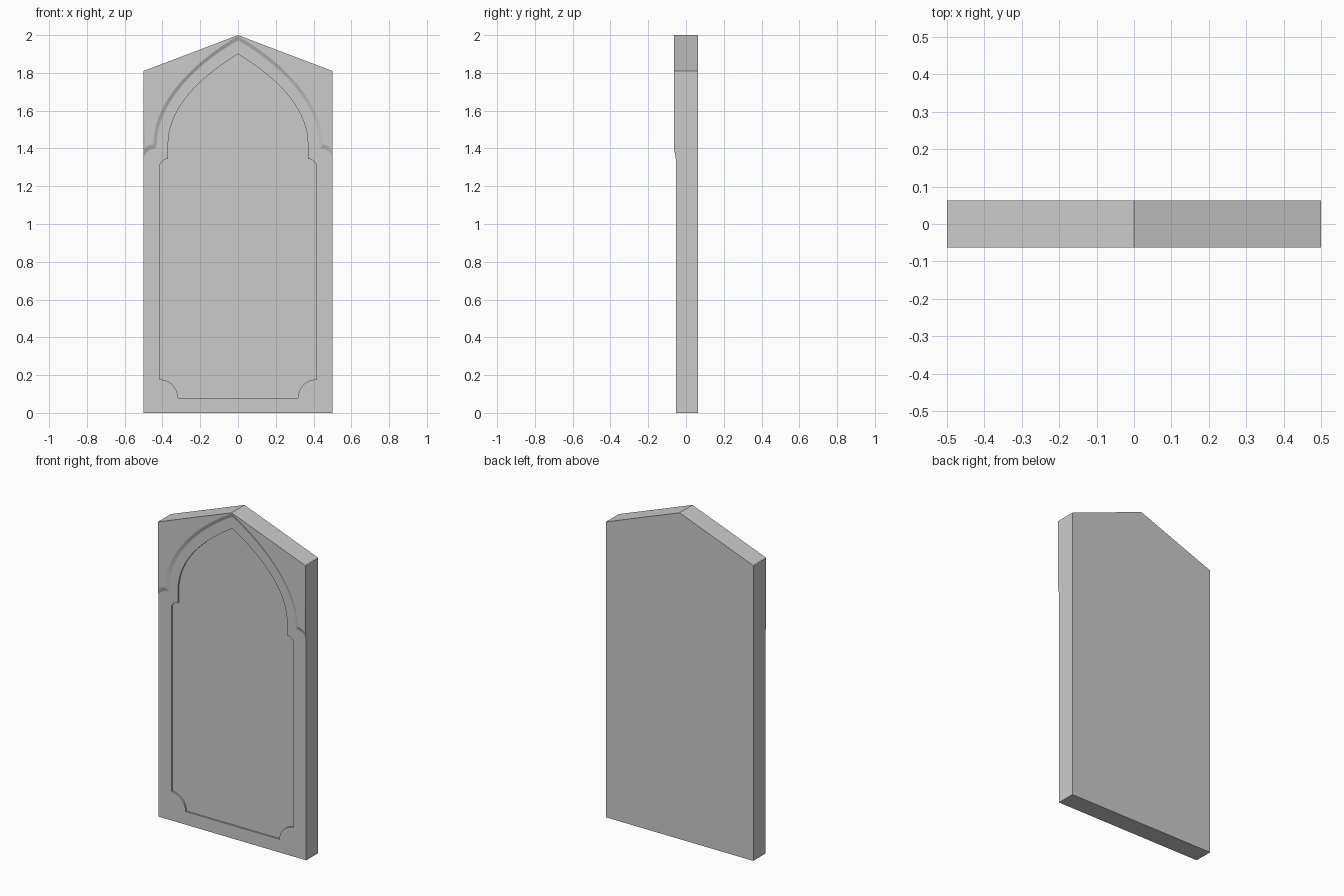
import bpy, bmesh, math
from mathutils import Vector

if "Cube" in bpy.data.objects:
    bpy.data.objects.remove(bpy.data.objects["Cube"])

BACK, FACE, RAISED = 0.0625, -0.0535, -0.0625


def loft(name, rings):
    """Closed solid from matching (outline, y) rings; outlines are (x, z) points."""
    bm = bmesh.new()
    loops = [[bm.verts.new((x, y, z)) for x, z in pts] for pts, y in rings]
    n = len(loops[0])
    for a, b in zip(loops, loops[1:]):
        for i in range(n):
            j = (i + 1) % n
            bm.faces.new((a[i], a[j], b[j], b[i]))
    bm.faces.new(loops[0])
    bm.faces.new(loops[-1])
    bmesh.ops.recalc_face_normals(bm, faces=bm.faces)
    me = bpy.data.meshes.new(name)
    bm.to_mesh(me)
    bm.free()
    ob = bpy.data.objects.new(name, me)
    bpy.context.collection.objects.link(ob)
    return ob


def arc(cx, cz, rx, rz, a0, a1, n=8):
    angs = [math.radians(a0 + (a1 - a0) * i / n) for i in range(n + 1)]
    return [(cx + rx * math.cos(a), cz + rz * math.sin(a)) for a in angs]


def bezier(p0, p1, p2, p3, n=20):
    p0, p1, p2, p3 = map(Vector, (p0, p1, p2, p3))
    out = []
    for i in range(n + 1):
        t = i / n
        s = 1 - t
        out.append(tuple(p0*s**3 + p1*3*s*s*t + p2*3*s*t*t + p3*t**3))
    return out


def mirrored(half):
    """Right half ending on x = 0, followed by its mirror image."""
    return half + [(-x, z) for x, z in reversed(half[:-1])]


# Slab with gabled top
slab = loft("headstone_slab", [
    ([(-.5, 0), (.5, 0), (.5, 1.81), (0, 2), (-.5, 1.81)], y) for y in (FACE, BACK)])

# Shallow sunken panel with scooped lower corners and pointed arch
panel = mirrored(
    arc(.415, .08, .097, .097, 180, 90)
    + arc(.37, 1.30, .045, .045, 0, 90)
    + bezier((.37, 1.42), (.37, 1.64), (.16, 1.80), (0, 1.90)))
cutter = loft("panel_cutter", [(panel, FACE - .02), (panel, FACE + .01)])
cutter.hide_render = True
mod = slab.modifiers.new("panel", 'BOOLEAN')
mod.operation = 'DIFFERENCE'
mod.solver = 'EXACT'
mod.object = cutter
bpy.context.view_layer.objects.active = slab
bpy.ops.object.modifier_apply(modifier=mod.name)
bpy.data.objects.remove(cutter)

# Raised spandrels above the arch, with a sloped inner edge and corbel scoops
gable = [(-.5, 1.81), (0, 2), (.5, 1.81)]
low = mirrored(arc(.435, 1.34, .065, .06, 0, 90)
               + bezier((.43, 1.42), (.43, 1.65), (.20, 1.86), (0, 1.972)))
high = mirrored([(.5, 1.40)] + arc(.452, 1.385, .046, .035, 20, 90, 7)
                + bezier((.447, 1.43), (.447, 1.66), (.21, 1.875), (0, 1.995)))
spandrel = loft("arch_spandrels", [
    (low + gable, FACE + .002), (low + gable, FACE), (high + gable, RAISED)])
spandrel.select_set(True)
bpy.context.view_layer.objects.active = spandrel
bpy.ops.object.shade_smooth_by_angle(angle=math.radians(18))
